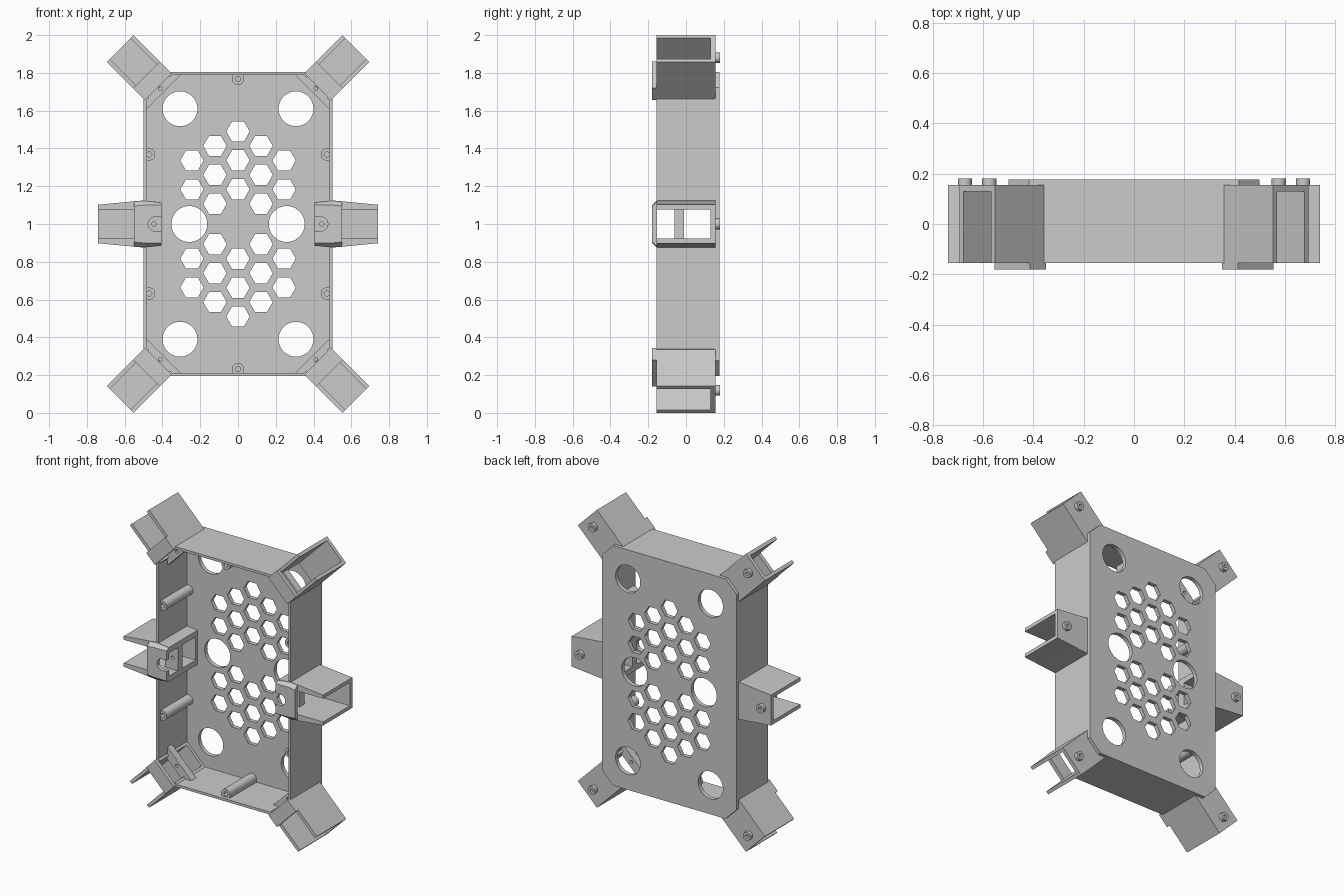
import bpy, bmesh
from math import sin, cos, pi, radians
from mathutils import Matrix, Vector

if "Cube" in bpy.data.objects:
    bpy.data.objects.remove(bpy.data.objects["Cube"])

MID = 1.0   # all parts are authored around z = 0 and lifted by this


def add_prism(bm, pts, y0, y1, front=None):
    """Extrude an (x, z) outline along y; 'front' may give a different outline at y0."""
    a = [bm.verts.new((x, y0, z)) for x, z in (front or pts)]
    b = [bm.verts.new((x, y1, z)) for x, z in pts]
    n = len(pts)
    bm.faces.new(a)
    bm.faces.new(b[::-1])
    for i in range(n):
        bm.faces.new((a[i], b[i], b[(i + 1) % n], a[(i + 1) % n]))


def prisms(name, items):
    bm = bmesh.new()
    for it in items:
        add_prism(bm, *it)
    bmesh.ops.recalc_face_normals(bm, faces=bm.faces)
    me = bpy.data.meshes.new(name)
    bm.to_mesh(me)
    bm.free()
    ob = bpy.data.objects.new(name, me)
    ob.location.z = MID
    bpy.context.collection.objects.link(ob)
    return ob


def cut(ob, items):
    tool = prisms("cutter", items)
    tool.hide_render = True
    mod = ob.modifiers.new("cut", 'BOOLEAN')
    mod.operation, mod.solver, mod.object = 'DIFFERENCE', 'EXACT', tool
    bpy.context.view_layer.update()
    me = bpy.data.meshes.new_from_object(ob.evaluated_get(bpy.context.evaluated_depsgraph_get()))
    ob.modifiers.clear()
    ob.data = me
    bpy.data.objects.remove(tool)


def mirror(ob, signs):
    for sx, sz in signs:
        me = ob.data.copy()
        me.transform(Matrix.Diagonal((sx, 1, sz, 1)))
        if sx * sz < 0:
            me.flip_normals()
        c = bpy.data.objects.new(ob.name + "_copy", me)
        c.location = ob.location
        bpy.context.collection.objects.link(c)


def rect(x0, x1, z0, z1):
    return [(x0, z0), (x1, z0), (x1, z1), (x0, z1)]


def ngon(cx, cz, r, n=32):
    return [(cx + r * cos(2 * pi * i / n), cz + r * sin(2 * pi * i / n)) for i in range(n)]


def octagon(w, h, c):
    return [(w, -h + c), (w, h - c), (w - c, h), (-w + c, h),
            (-w, h - c), (-w, -h + c), (-w + c, -h), (w - c, -h)]


def u_shape(cx, cz, r, dx, dz, length):
    """Half disc with straight sides running 'length' along (dx, dz)."""
    base = Vector((dx, dz)).to_2d()
    side = Vector((-dz, dx))
    c = Vector((cx, cz))
    arc = [c + side * r * cos(t * pi / 12) - base * r * sin(t * pi / 12) for t in range(13)]
    return [tuple(p) for p in [c + side * r + base * length] + arc + [c - side * r + base * length]]


def diag(pts):
    """Corner arm coordinates (u outward, v across) to (x, z) at the top right corner."""
    s = 0.5 ** 0.5
    return [(0.43 + (u - v) * s, 0.735 + (u + v) * s) for u, v in pts]


INNER = 0.078   # half width of the arm channels
FRONT, BACK, LIP = -0.155, 0.155, -0.18
ALL = [(-1, 1), (1, -1), (-1, -1)]

# back plate with corner holes, side holes and honeycomb vents
plate = prisms("back_plate", [(octagon(0.5, 0.805, 0.083), 0.15, 0.178)])
holes = []
for sx in (-1, 1):
    holes.append(ngon(0.258 * sx, 0, 0.095, 48))
    for sz in (-1, 1):
        holes.append(ngon(0.307 * sx, 0.61 * sz, 0.092, 48))
for sz in (-1, 1):
    for col, count in ((-2, 2), (-1, 3), (0, 3), (1, 3), (2, 2)):
        top = 0.49 - 0.077 * abs(col)
        for row in range(count):
            holes.append(ngon(0.122 * col, sz * (top - 0.153 * row), 0.062, 6))
cut(plate, [(h, 0.1, 0.2) for h in holes])

# perimeter wall, opened where each arm passes through
wall = prisms("case_wall", [(octagon(0.5, 0.805, 0.142), FRONT, 0.152)])
cut(wall, [(octagon(0.483, 0.788, 0.135), -0.3, 0.3)])
openings = []
for sx in (-1, 1):
    openings.append((rect(0.45 * sx, 0.6 * sx, -INNER, INNER), -0.3, 0.13))
    for sz in (-1, 1):
        pts = diag(rect(-0.04, 0.05, -INNER, INNER))
        openings.append(([(x * sx, z * sz) for x, z in pts], -0.3, 0.13))
cut(wall, openings)

# screw posts along the wall
side_post = prisms("side_screw_post", [(u_shape(0.47, 0.368, 0.032, 1, 0, 0.022), -0.13, 0.155)])
cut(side_post, [(ngon(0.47, 0.368, 0.014, 16), -0.2, 0.0)])
mirror(side_post, ALL)
end_post = prisms("end_screw_post", [(u_shape(0, 0.768, 0.032, 0, 1, 0.028), -0.13, 0.155)])
cut(end_post, [(ngon(0, 0.768, 0.014, 16), -0.2, 0.0)])
mirror(end_post, [(1, -1)])

# side arm: tapered open channel with a back web
arm = prisms("side_arm", [([(0.405, -0.115), (0.5, -0.125), (0.74, -0.102),
                            (0.74, 0.102), (0.5, 0.125), (0.405, 0.115)], FRONT, BACK)])
cut(arm, [(rect(0.3, 0.9, -INNER, INNER), -0.3, 0.13)])
mirror(arm, [(-1, 1)])
# front bridge with chamfered edges and a screw notch
bridge = prisms("side_arm_bridge", [(
    [(0.405, -0.115), (0.5, -0.125), (0.55, -0.12), (0.55, 0.12), (0.5, 0.125), (0.405, 0.115)],
    LIP, -0.153,
    [(0.405, -0.1), (0.5, -0.1), (0.55, -0.095), (0.55, 0.095), (0.5, 0.1), (0.405, 0.1)])])
cut(bridge, [(u_shape(0.438, 0, 0.038, -1, 0, 0.1), -0.3, 0.0)])
mirror(bridge, [(-1, 1)])
# recessed screw tab inside the channel
tab = prisms("side_screw_tab", [(rect(0.405, 0.5, -0.08, 0.08), -0.06, -0.01)])
cut(tab, [(ngon(0.443, 0, 0.012, 16), -0.1, 0.1)])
mirror(tab, [(-1, 1)])

# corner arm: straight diagonal channel
carm = prisms("corner_arm", [(diag(rect(-0.004, 0.274, -0.1, 0.1)), FRONT, BACK)])
cut(carm, [(diag(rect(-0.1, 0.4, -INNER, INNER)), -0.3, 0.13)])
mirror(carm, ALL)
cbridge = prisms("corner_arm_bridge", [(diag(rect(-0.012, 0.078, -0.1, 0.1)), LIP, -0.153)])
mirror(cbridge, ALL)
# corner screw shelf inside the case
shelf = prisms("corner_shelf", [(diag([(-0.052, -0.145), (0.005, -0.09), (0.005, 0.09), (-0.052, 0.145)]),
                                 -0.06, -0.01)])
hx, hz = diag([(-0.025, 0)])[0]
cut(shelf, [(ngon(hx, hz, 0.01, 16), -0.1, 0.1)])
mirror(shelf, ALL)

# round bosses on the backs of the arms
for name, (cx, cz), signs in (("side_arm_boss", (0.673, 0), [(-1, 1)]),
                              ("corner_arm_boss", diag([(0.206, 0)])[0], ALL)):
    boss = prisms(name, [(ngon(cx, cz, 0.028, 24), 0.15, 0.18)])
    cut(boss, [(ngon(cx, cz, 0.011, 16), 0.158, 0.3)])
    mirror(boss, signs)

# smooth the round walls, keep the edges crisp
bpy.ops.object.select_all(action='SELECT')
bpy.context.view_layer.objects.active = plate
bpy.ops.object.shade_smooth_by_angle(angle=radians(30))
